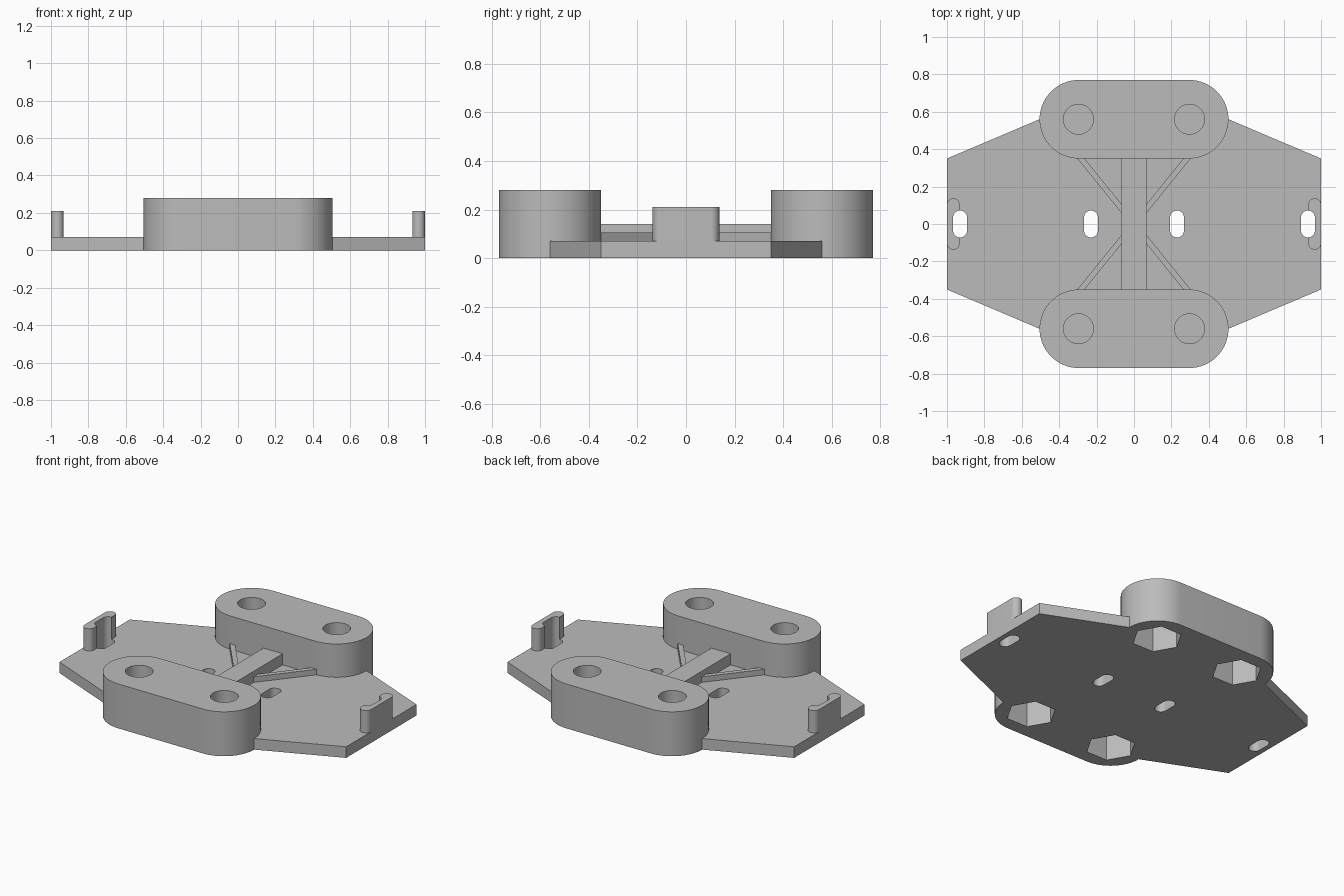
import bpy, bmesh
from math import pi, cos, sin, radians, atan2, hypot

cube = bpy.data.objects.get("Cube")
if cube:
    bpy.data.objects.remove(cube, do_unlink=True)

grey = bpy.data.materials.new("plain_grey")
grey.use_nodes = True
COLOUR = (0.5, 0.5, 0.5, 1)
grey.diffuse_color = COLOUR
grey.node_tree.nodes["Principled BSDF"].inputs["Base Color"].default_value = COLOUR


def prism(name, outline, z0, z1):
    """Extrude a counter-clockwise outline between two heights."""
    bm = bmesh.new()
    base = bm.faces.new([bm.verts.new((x, y, z0)) for x, y in outline])
    top = bmesh.ops.extrude_face_region(bm, geom=[base])["geom"]
    for v in top:
        if isinstance(v, bmesh.types.BMVert):
            v.co.z = z1
    bmesh.ops.recalc_face_normals(bm, faces=bm.faces)
    mesh = bpy.data.meshes.new(name)
    bm.to_mesh(mesh)
    bm.free()
    mesh.materials.append(grey)
    obj = bpy.data.objects.new(name, mesh)
    bpy.context.collection.objects.link(obj)
    return obj


def circle(cx, cy, r, n):
    return [(cx + r * cos(2 * pi * i / n), cy + r * sin(2 * pi * i / n)) for i in range(n)]


def stadium(cx, cy, half, r, along_x, n=32):
    """Slot outline: two half circles joined by straight sides."""
    pts = []
    for end in (0, 1):
        shift = half if end == 0 else -half
        for i in range(n + 1):
            a = -pi / 2 + pi * (i / n + end)
            x, y = shift + r * cos(a), r * sin(a)
            pts.append((cx + x, cy + y) if along_x else (cx - y, cy + x))
    return pts


def box(cx, cy, hx, hy):
    return [(cx - hx, cy - hy), (cx + hx, cy - hy), (cx + hx, cy + hy), (cx - hx, cy + hy)]


def cut(obj, cutters):
    """Subtract the cutters, then discard them."""
    for c in cutters:
        mod = obj.modifiers.new("cut", "BOOLEAN")
        mod.operation, mod.solver, mod.object = "DIFFERENCE", "EXACT", c
    graph = bpy.context.evaluated_depsgraph_get()
    mesh = bpy.data.meshes.new_from_object(obj.evaluated_get(graph))
    obj.modifiers.clear()
    obj.data = mesh
    for c in cutters:
        bpy.data.objects.remove(c, do_unlink=True)


def soften(obj):
    obj.data.shade_smooth()
    obj.data.set_sharp_from_angle(angle=radians(30))


PLATE_TOP, PAD_TOP, POST_TOP = 0.07, 0.28, 0.21
PAD_Y, PAD_HALF, PAD_R, HOLE_X = 0.56, 0.295, 0.21, 0.297
SLOT_X = (0.23, 0.93)

# Base plate, trimmed around the pads and pierced by four slots
plate = prism("base_plate", [(1, -0.35), (1, 0.35), (0.505, PAD_Y), (-0.505, PAD_Y),
                             (-1, 0.35), (-1, -0.35), (-0.505, -PAD_Y), (0.505, -PAD_Y)],
              0, PLATE_TOP)
cutters = [prism("pad_cutter", stadium(0, s * PAD_Y, PAD_HALF, PAD_R, True), -0.1, 0.5)
           for s in (-1, 1)]
cutters += [prism("slot_cutter", stadium(s * x, 0, 0.035, 0.037, False), -0.1, 0.5)
            for s in (-1, 1) for x in SLOT_X]
cut(plate, cutters)
soften(plate)

# Pads with round holes above and hexagonal nut pockets below
for side, s in (("front", -1), ("back", 1)):
    pad = prism(side + "_pad", stadium(0, s * PAD_Y, PAD_HALF, PAD_R, True), 0, PAD_TOP)
    cutters = []
    for x in (-HOLE_X, HOLE_X):
        cutters.append(prism("hole_cutter", circle(x, s * PAD_Y, 0.08, 48), 0.18, 0.5))
        cutters.append(prism("nut_cutter", circle(x, s * PAD_Y, 0.145, 6), -0.1, 0.17))
    cut(pad, cutters)
    soften(pad)

# Centre beam and crossed bracing ribs
prism("centre_beam", box(0, 0, 0.067, 0.352), PLATE_TOP, 0.14)
for name, s in (("left_brace", 1), ("right_brace", -1)):
    brace = prism(name, box(0, 0, hypot(0.3, 0.37), 0.015), PLATE_TOP, 0.105)
    brace.rotation_euler.z = atan2(0.37, 0.3 * s)

# End posts, notched by the outer slots
for side, s in (("left", 1), ("right", -1)):
    post = prism(side + "_post", stadium(s * 0.966, 0, 0.103, 0.034, False), PLATE_TOP, POST_TOP)
    cut(post, [prism("notch_cutter", stadium(s * SLOT_X[1], 0, 0.035, 0.037, False), -0.1, 0.5)])
    soften(post)
